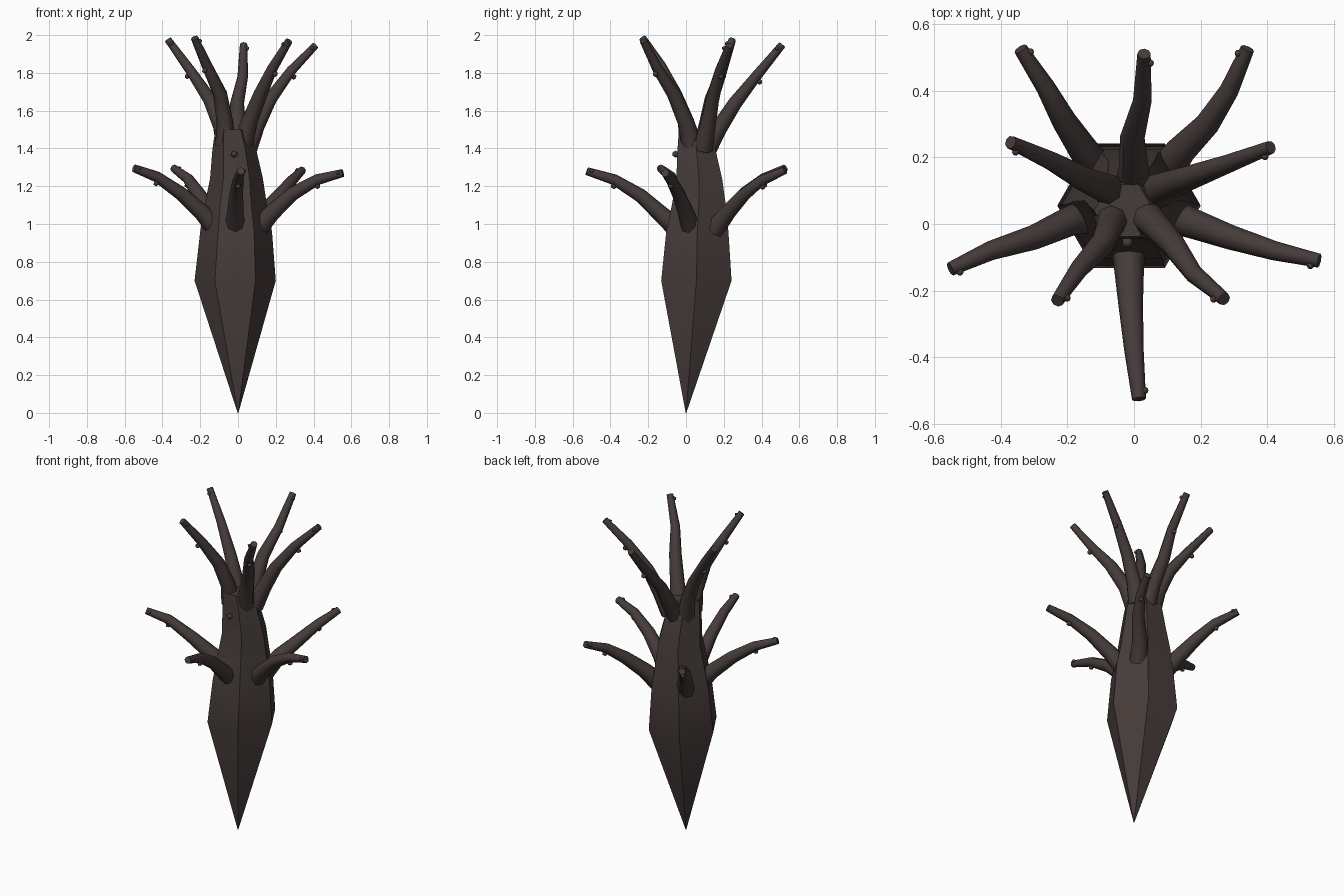
import bpy, bmesh, math
from mathutils import Vector, Matrix

if "Cube" in bpy.data.objects:
    bpy.data.objects.remove(bpy.data.objects["Cube"])

bark = bpy.data.materials.new("bark")
bark.diffuse_color = (0.06, 0.045, 0.042, 1)
bark.use_nodes = True
bark.node_tree.nodes["Principled BSDF"].inputs["Base Color"].default_value = bark.diffuse_color


def finish(name, bm, angle):
    bmesh.ops.recalc_face_normals(bm, faces=bm.faces)
    me = bpy.data.meshes.new(name)
    bm.to_mesh(me)
    bm.free()
    ob = bpy.data.objects.new(name, me)
    bpy.context.collection.objects.link(ob)
    me.materials.append(bark)
    bpy.ops.object.select_all(action='DESELECT')
    bpy.context.view_layer.objects.active = ob
    ob.select_set(True)
    bpy.ops.object.shade_smooth_by_angle(angle=math.radians(angle))


def loft(name, points, radii, sides, upright=False, angle=50):
    """Skin rings of the given radii along a path."""
    bm = bmesh.new()
    pts = [Vector(p) for p in points]
    rings = []
    for i, (p, r) in enumerate(zip(pts, radii)):
        d = (pts[min(i + 1, len(pts) - 1)] - pts[max(i - 1, 0)]).normalized()
        if upright:
            u, v = Vector((1, 0, 0)), Vector((0, 1, 0))
        else:
            side = Vector((-pts[-1].y, pts[-1].x, 0)).normalized()
            v = d.cross(side).normalized()
            u = v.cross(d)
        rings.append([bm.verts.new(p + r * (u * math.cos(a) + v * math.sin(a)))
                      for a in (2 * math.pi * k / sides for k in range(sides))])
    for a, b in zip(rings, rings[1:]):
        for k in range(sides):
            n = (k + 1) % sides
            bm.faces.new((a[k], a[n], b[n], b[k]))
    bm.faces.new(rings[0])
    bm.faces.new(rings[-1])
    finish(name, bm, angle)


# six-sided trunk tapering to a root point
loft("trunk",
     [(0, 0, 0), (-0.015, 0.055, 0.7), (-0.01, 0.06, 0.96), (-0.012, 0.068, 1.1),
      (-0.008, 0.07, 1.24), (-0.02, 0.055, 1.4), (-0.03, 0.04, 1.5)],
     [0.002, 0.215, 0.19, 0.165, 0.14, 0.115, 0.09], 6, upright=True)

# lower branches: spreading and levelling off
lower = {
    "left": [(-0.11, 0.03, 0.97), (-0.19, 0.01, 1.06), (-0.30, -0.04, 1.16),
             (-0.43, -0.08, 1.25), (-0.55, -0.135, 1.295)],
    "right": [(0.10, 0.03, 0.97), (0.18, 0.0, 1.06), (0.29, -0.04, 1.16),
              (0.42, -0.08, 1.235), (0.555, -0.11, 1.27)],
    "front": [(-0.015, -0.04, 0.97), (-0.015, -0.13, 1.05), (-0.01, -0.24, 1.15),
              (0.0, -0.38, 1.235), (0.015, -0.525, 1.28)],
    "back_left": [(-0.10, 0.15, 0.97), (-0.15, 0.22, 1.06), (-0.21, 0.31, 1.16),
                  (-0.265, 0.41, 1.24), (-0.34, 0.525, 1.295)],
    "back_right": [(0.09, 0.15, 0.97), (0.14, 0.22, 1.06), (0.22, 0.30, 1.15),
                   (0.285, 0.40, 1.23), (0.34, 0.525, 1.285)],
}
# upper branches: rising as an open crown
upper = {
    "back": [(-0.01, 0.10, 1.38), (0.0, 0.17, 1.50), (-0.005, 0.26, 1.64),
             (0.025, 0.37, 1.78), (0.03, 0.51, 1.95)],
    "left": [(-0.06, 0.09, 1.40), (-0.09, 0.11, 1.52), (-0.15, 0.135, 1.66),
             (-0.25, 0.19, 1.81), (-0.37, 0.245, 1.975)],
    "right": [(0.05, 0.09, 1.40), (0.10, 0.115, 1.52), (0.17, 0.14, 1.66),
              (0.28, 0.18, 1.81), (0.41, 0.23, 1.945)],
    "front_left": [(-0.065, 0.02, 1.42), (-0.07, 0.0, 1.54), (-0.095, -0.06, 1.69),
                   (-0.165, -0.135, 1.84), (-0.23, -0.23, 1.985)],
    "front_right": [(0.025, 0.03, 1.42), (0.06, 0.0, 1.54), (0.12, -0.065, 1.69),
                    (0.18, -0.15, 1.82), (0.27, -0.225, 1.97)],
}
for level, group, radii in (("lower", lower, [0.055, 0.045, 0.037, 0.029, 0.021]),
                            ("upper", upper, [0.055, 0.044, 0.037, 0.028, 0.02])):
    for key, path in group.items():
        loft(f"{level}_{key}_branch", path, radii, 8)

# small knots: one under each branch, one beside its tip, one on the trunk
bm = bmesh.new()


def knot(p, r):
    bmesh.ops.create_icosphere(bm, subdivisions=1, radius=r, matrix=Matrix.Translation(p))


for i, path in enumerate(list(lower.values()) + list(upper.values())):
    c, d, e = [Vector(p) for p in path[2:]]
    axis = (e - d).normalized()
    side = axis.cross(Vector((0, 0, 1))).normalized()
    down = axis.cross(side).normalized()
    if down.z > 0:
        down = -down
    knot(d + (c - d) * 0.05 + down * 0.032, 0.016)
    knot(d.lerp(e, 0.85) + side * (0.02 if i % 2 else -0.02) - down * 0.008, 0.012)
knot(Vector((-0.02, -0.055, 1.37)), 0.019)
finish("knots", bm, 60)
